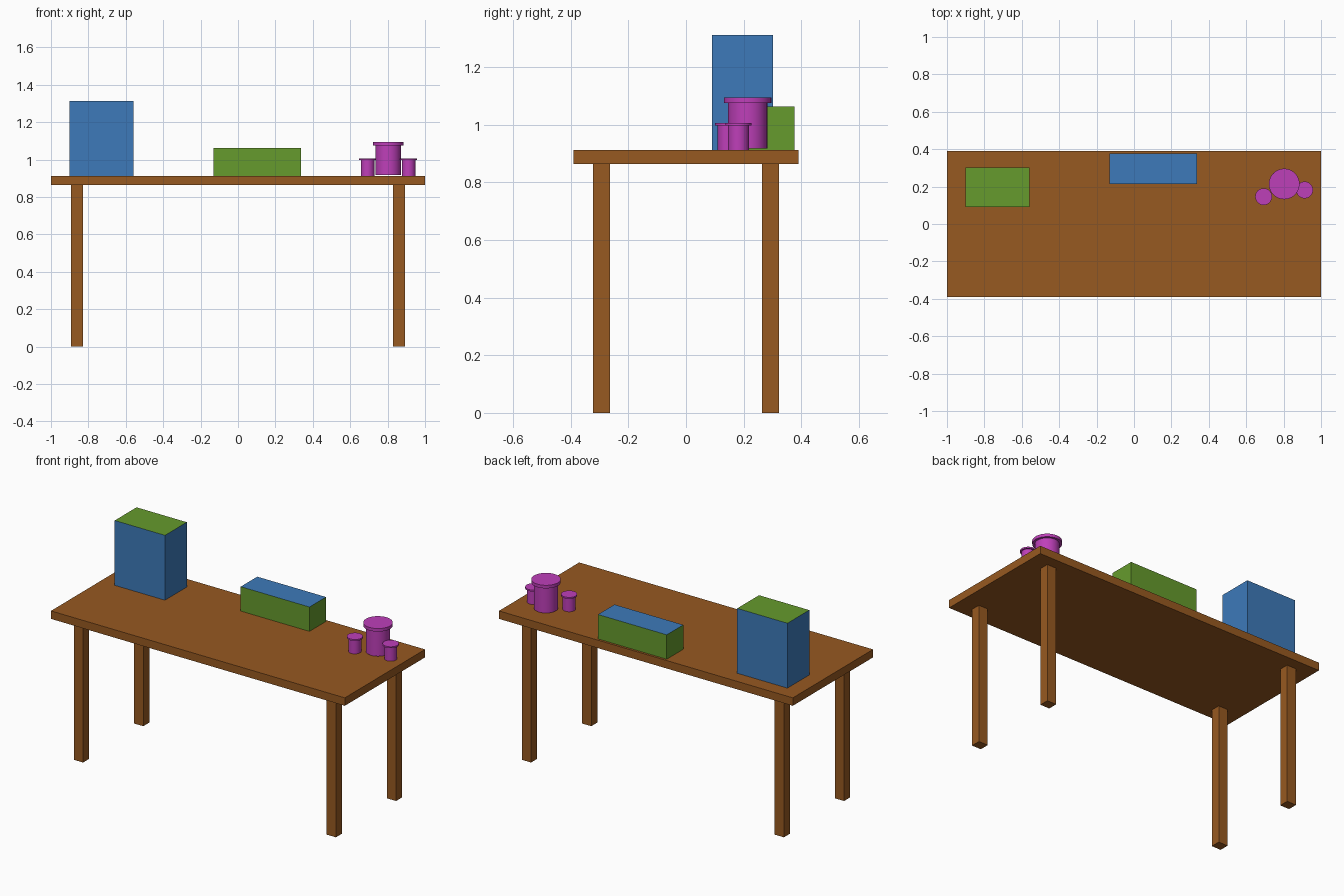
import bpy

if "Cube" in bpy.data.objects:
    bpy.data.objects.remove(bpy.data.objects["Cube"])


def material(name, rgb):
    m = bpy.data.materials.new(name)
    m.diffuse_color = (*rgb, 1)
    m.use_nodes = True
    m.node_tree.nodes["Principled BSDF"].inputs["Base Color"].default_value = m.diffuse_color
    return m


brown = material("wood brown", (0.31, 0.10, 0.015))
blue = material("blue", (0.047, 0.195, 0.49))
green = material("green", (0.133, 0.328, 0.026))
magenta = material("magenta", (0.515, 0.05, 0.485))


def box(name, x, y, z, side, ends=None):
    """Box from (min, max) ranges; 'ends' colours the top and bottom faces."""
    lo, hi = zip(x, y, z)
    bpy.ops.mesh.primitive_cube_add(
        size=1, location=[(a + b) / 2 for a, b in zip(lo, hi)])
    o = bpy.context.object
    o.name = name
    o.scale = [b - a for a, b in zip(lo, hi)]
    bpy.ops.object.transform_apply(location=False, rotation=False, scale=True)
    o.data.materials.append(side)
    if ends:
        o.data.materials.append(ends)
        for p in o.data.polygons:
            p.material_index = int(abs(p.normal.z) > 0.5)
    return o


def cylinder(name, x, y, r, z0, z1):
    bpy.ops.mesh.primitive_cylinder_add(
        vertices=48, radius=r, depth=z1 - z0, location=(x, y, (z0 + z1) / 2))
    bpy.context.object.name = name
    bpy.context.object.data.materials.append(magenta)
    bpy.ops.object.shade_smooth_by_angle()


# Table
TOP = 0.913
box("table_top", (-1, 1), (-0.39, 0.39), (0.864, TOP), brown)
for sx, nx in ((-1, "left"), (1, "right")):
    for sy, ny in ((-1, "front"), (1, "back")):
        box(f"{ny}_{nx}_leg", sorted((sx * 0.829, sx * 0.892)),
            sorted((sy * 0.263, sy * 0.322)), (0, 0.864), brown)

# Boxes standing on the table
box("tall_box", (-0.902, -0.56), (0.09, 0.302), (TOP, 1.312), blue, green)
box("low_box", (-0.132, 0.336), (0.215, 0.376), (TOP, 1.063), green, blue)

# Lidded jars: name, x, y, body radius, lid radius, base, lid bottom, lid top
for n, x, y, r, lid, z0, z1, z2 in (
        ("large_jar", 0.803, 0.214, 0.068, 0.082, 0.917, 1.075, 1.094),
        ("left_small_jar", 0.693, 0.146, 0.036, 0.045, TOP, 0.997, 1.006),
        ("right_small_jar", 0.912, 0.182, 0.036, 0.045, TOP, 0.997, 1.006)):
    cylinder(n + "_body", x, y, r, z0, z1)
    cylinder(n + "_lid", x, y, lid, z1, z2)
